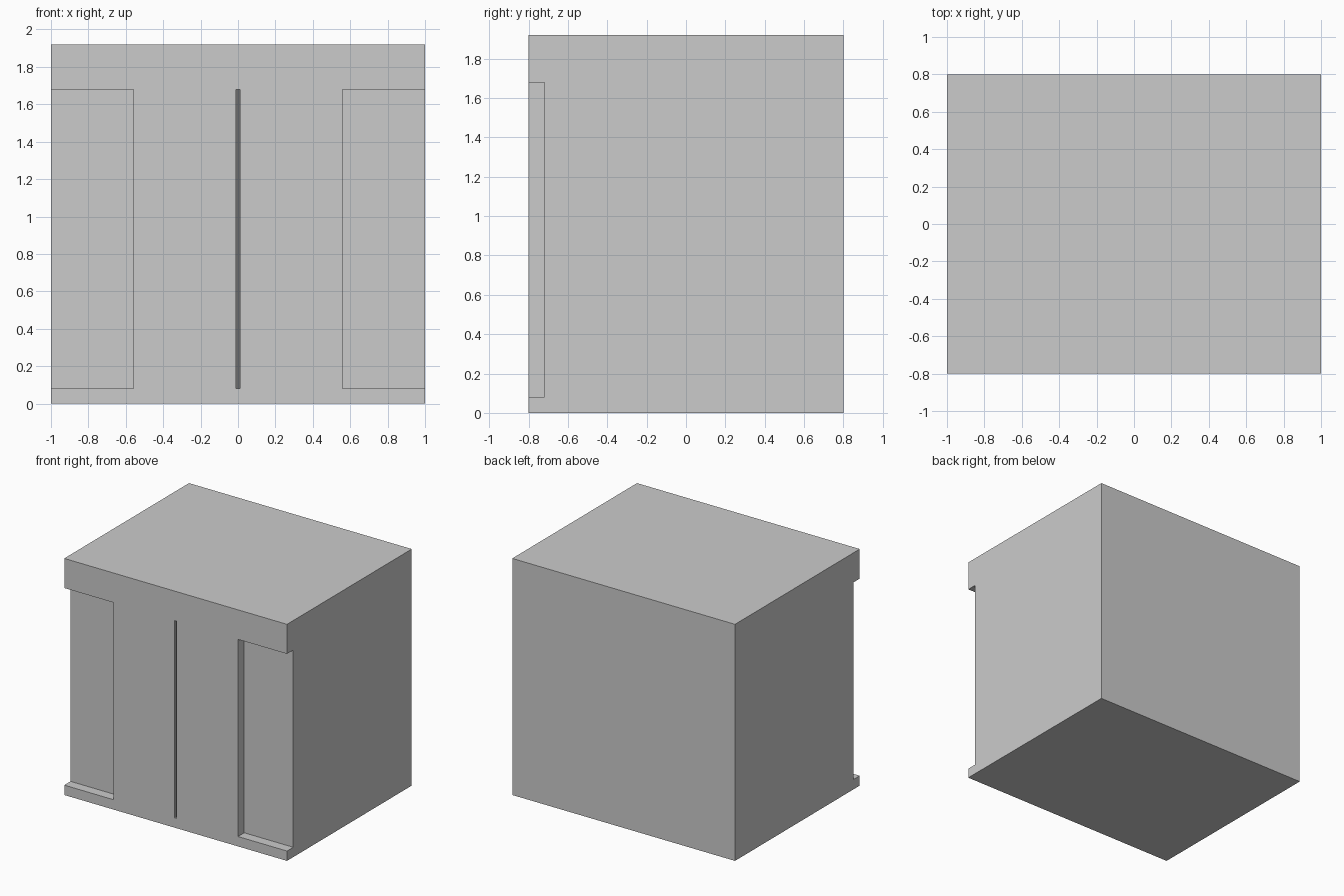
import bpy, bmesh

if "Cube" in bpy.data.objects:
    bpy.data.objects.remove(bpy.data.objects["Cube"])


def grey(name, v):
    m = bpy.data.materials.new(name)
    m.diffuse_color = (v, v, v, 1)
    m.use_nodes = True
    m.node_tree.nodes["Principled BSDF"].inputs["Base Color"].default_value = m.diffuse_color
    return m


def finish(name, bm, mat=None):
    bmesh.ops.recalc_face_normals(bm, faces=bm.faces[:])
    me = bpy.data.meshes.new(name)
    bm.to_mesh(me)
    bm.free()
    ob = bpy.data.objects.new(name, me)
    bpy.context.collection.objects.link(ob)
    if mat:
        me.materials.append(mat)
    return ob


def box(name, x, y, z, mat=None):
    bm = bmesh.new()
    bmesh.ops.create_cube(bm, size=1)
    for v in bm.verts:
        v.co = [lo + (c + 0.5) * (hi - lo) for c, (lo, hi) in zip(v.co, (x, y, z))]
    return finish(name, bm, mat)


FRONT, RECESS, BACK = -0.8, -0.72, 0.8
SILL, HEAD, TOP = 0.08, 1.68, 1.92

# Cabin shell: side profile with overhanging header and sill, extruded across x
profile = [(FRONT, 0), (BACK, 0), (BACK, TOP), (FRONT, TOP),
           (FRONT, HEAD), (RECESS, HEAD), (RECESS, SILL), (FRONT, SILL)]
bm = bmesh.new()
face = bm.faces.new([bm.verts.new((-1, y, z)) for y, z in profile])
ext = bmesh.ops.extrude_face_region(bm, geom=[face])
for v in ext["geom"]:
    if isinstance(v, bmesh.types.BMVert):
        v.co.x = 1
if not face.is_valid or all(len(e.link_faces) == 2 for e in bm.edges):
    pass
else:
    bmesh.ops.holes_fill(bm, edges=bm.edges[:], sides=0)
finish("cabin_shell", bm)

# Pair of sliding doors, flush with header and sill
door_mat = grey("door_grey", 0.63)
for side, x in (("left", (-0.56, -0.01)), ("right", (0.01, 0.56))):
    box(side + "_door", x, (FRONT, RECESS), (SILL, HEAD), door_mat)

# Dark seam set back between the doors
box("door_seam", (-0.01, 0.01), (FRONT + 0.02, RECESS), (SILL, HEAD), grey("seam_grey", 0.15))
